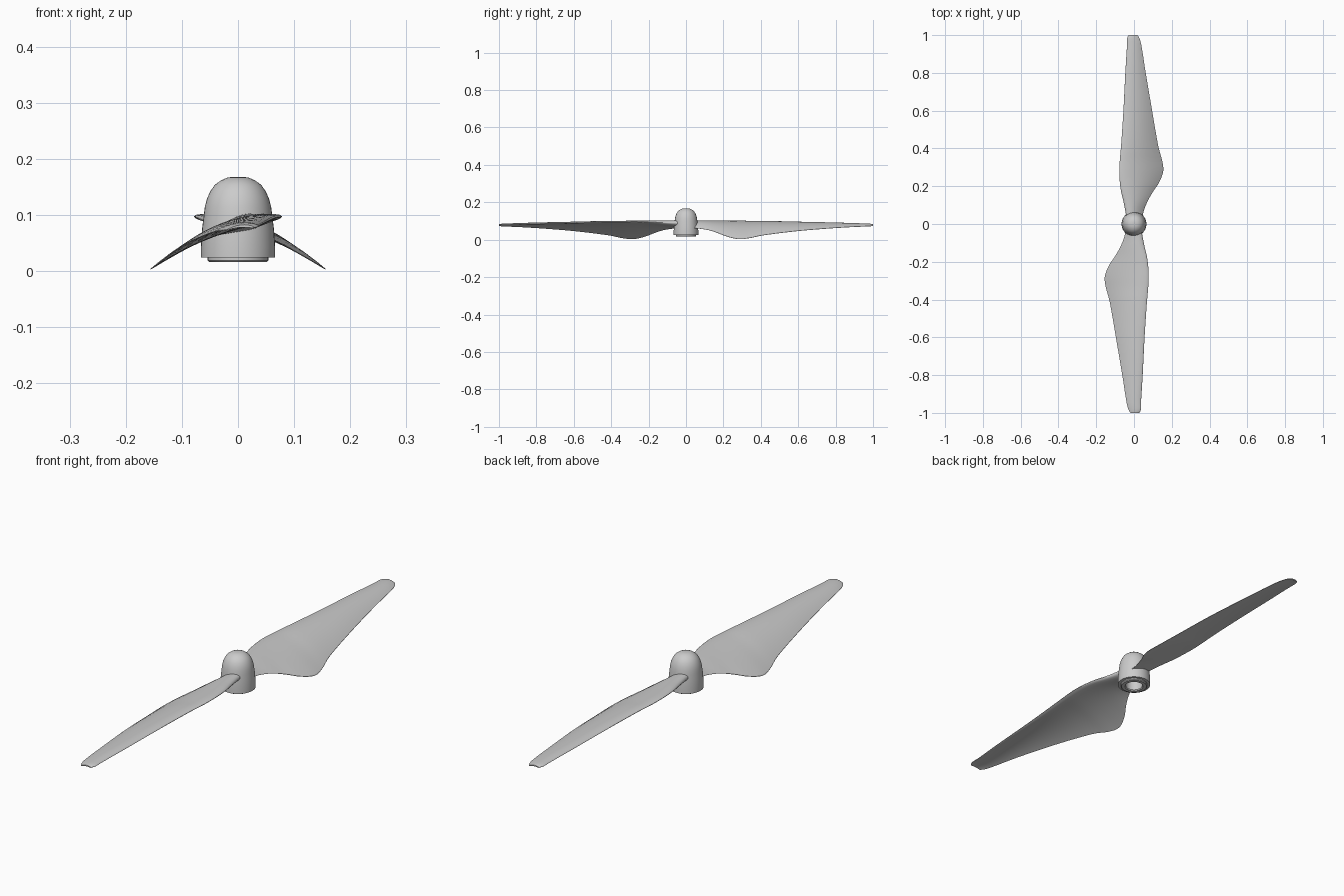
import bpy
import math

cube = bpy.data.objects.get("Cube")
if cube:
    bpy.data.objects.remove(cube)

grey = bpy.data.materials.new("light_grey_plastic")
grey.use_nodes = True
colour = (0.6, 0.6, 0.6, 1)
grey.diffuse_color = colour
grey.node_tree.nodes["Principled BSDF"].inputs["Base Color"].default_value = colour


def make_object(name, verts, faces, sharp_angle):
    mesh = bpy.data.meshes.new(name)
    mesh.from_pydata(verts, [], faces)
    mesh.materials.append(grey)
    obj = bpy.data.objects.new(name, mesh)
    bpy.context.collection.objects.link(obj)
    bpy.ops.object.select_all(action="DESELECT")
    obj.select_set(True)
    bpy.context.view_layer.objects.active = obj
    bpy.ops.object.mode_set(mode="EDIT")
    bpy.ops.mesh.select_all(action="SELECT")
    bpy.ops.mesh.normals_make_consistent(inside=False)
    bpy.ops.object.mode_set(mode="OBJECT")
    bpy.ops.object.shade_smooth_by_angle(angle=math.radians(sharp_angle))
    return obj


def bridge_rings(rings, closed_ends=True):
    """Skin a list of equally long closed rings and cap both ends."""
    count = len(rings[0])
    verts = [point for ring in rings for point in ring]
    faces = []
    for row in range(len(rings) - 1):
        for i in range(count):
            j = (i + 1) % count
            a, b = row * count, (row + 1) * count
            faces.append((a + i, a + j, b + j, b + i))
    faces.append(tuple(range(count)))
    faces.append(tuple(range(len(verts) - count, len(verts))))
    return verts, faces


def spline(a, b, c, d, t):
    """Smooth interpolation from b to c."""
    return b + 0.5 * t * (c - a + t * (2 * a - 5 * b + 4 * c - d
                                       + t * (3 * (b - c) + d - a)))


# Hub: blind shaft hole, bottom lip, tapered body and dome (radius, height)
hub_profile = [
    (0.004, 0.07), (0.034, 0.07), (0.034, 0.02), (0.037, 0.016),
    (0.051, 0.016), (0.054, 0.019), (0.054, 0.024), (0.066, 0.024),
    (0.066, 0.045), (0.064, 0.075), (0.061, 0.1), (0.059, 0.115),
    (0.055, 0.13), (0.049, 0.143), (0.041, 0.154), (0.03, 0.162),
    (0.018, 0.167), (0.006, 0.168),
]
segments = 40
turns = [math.tau * i / segments for i in range(segments)]
hub_rings = [[(r * math.cos(a), r * math.sin(a), z) for a in turns]
             for r, z in hub_profile]
make_object("hub", *bridge_rings(hub_rings), 35)

# Blade stations: span, leading x, leading z, trailing x, trailing z, thickness
stations = [
    (0.03, -0.04, 0.088, 0.045, 0.063, 0.03),
    (0.07, -0.046, 0.089, 0.052, 0.06, 0.027),
    (0.12, -0.056, 0.091, 0.072, 0.052, 0.023),
    (0.17, -0.068, 0.094, 0.1, 0.036, 0.02),
    (0.22, -0.075, 0.096, 0.133, 0.017, 0.018),
    (0.28, -0.078, 0.097, 0.155, 0.004, 0.017),
    (0.34, -0.075, 0.096, 0.148, 0.009, 0.016),
    (0.42, -0.068, 0.095, 0.127, 0.025, 0.015),
    (0.6, -0.056, 0.09, 0.096, 0.047, 0.012),
    (0.8, -0.046, 0.085, 0.062, 0.063, 0.009),
    (0.93, -0.038, 0.081, 0.042, 0.07, 0.007),
    (0.98, -0.037, 0.08, 0.03, 0.072, 0.005),
    (1, -0.028, 0.078, 0.018, 0.074, 0.003),
]


def airfoil(station, steps=12):
    """Cambered section, over the top and back along the underside."""
    y, lead_x, lead_z, trail_x, trail_z, thick = station
    chord = trail_x - lead_x
    upper, lower = [], []
    for i in range(steps + 1):
        t = (1 - math.cos(math.pi * i / steps)) / 2
        x = lead_x + t * chord
        arch = 0.36 * chord * t * (1 - t)
        middle = lead_z + t * (trail_z - lead_z) + arch
        half = thick * 1.3 * math.sqrt(t) * (1 - t) + 0.0008
        upper.append((x, y, middle + half))
        lower.append((x, y, middle - half))
    return upper + lower[::-1]


sections = []
last = len(stations) - 1
for k in range(last):
    four = [stations[min(max(k + n, 0), last)] for n in (-1, 0, 1, 2)]
    for step in range(4):
        sections.append(airfoil([spline(*vals, step / 4) for vals in zip(*four)]))
sections.append(airfoil(stations[-1]))

# Two identical blades, half a turn apart
for name, sign in (("back_blade", 1), ("front_blade", -1)):
    rings = [[(sign * x, sign * y, z) for x, y, z in ring] for ring in sections]
    make_object(name, *bridge_rings(rings), 50)
